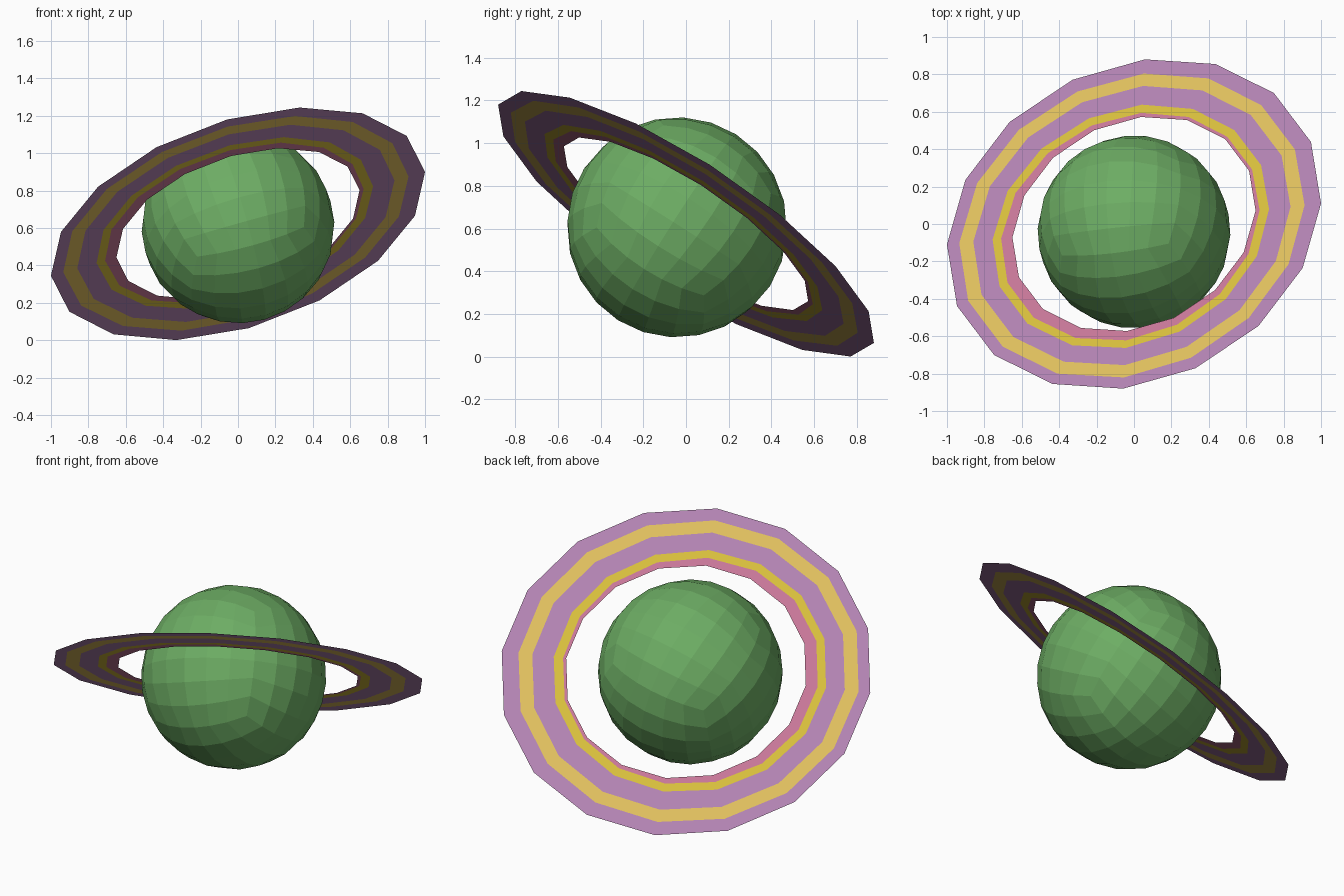
import bpy, bmesh, math
from mathutils import Vector

if "Cube" in bpy.data.objects:
    bpy.data.objects.remove(bpy.data.objects["Cube"])


def material(name, r, g, b):
    def lin(c):
        c /= 255
        return c / 12.92 if c <= 0.04045 else ((c + 0.055) / 1.055) ** 2.4
    m = bpy.data.materials.new(name)
    m.diffuse_color = (lin(r), lin(g), lin(b), 1)
    m.use_nodes = True
    m.node_tree.nodes["Principled BSDF"].inputs["Base Color"].default_value = m.diffuse_color
    return m


def make_object(name, bm, mats):
    me = bpy.data.meshes.new(name)
    bm.to_mesh(me)
    bm.free()
    for m in mats:
        me.materials.append(m)
    ob = bpy.data.objects.new(name, me)
    bpy.context.collection.objects.link(ob)
    return ob


green = material("planet green", 109, 173, 100)
mauve = material("ring mauve", 177, 130, 177)
tan = material("ring tan", 222, 190, 93)
yellow = material("ring yellow", 214, 189, 60)
pink = material("ring pink", 198, 118, 151)

# Ring plane: u points to one corner, w is the plane normal
u = Vector((1.0, 0.11, 0.2775)).normalized()
w = Vector((-0.35, 0.657, 1.0))
w = (w - u * w.dot(u)).normalized()
v = w.cross(u)

# Planet: faceted sphere made from a gridded cube, tilted with the ring
bm = bmesh.new()
bmesh.ops.create_cube(bm, size=2)
bmesh.ops.subdivide_edges(bm, edges=bm.edges[:], cuts=5, use_grid_fill=True)
for vert in bm.verts:
    p = Vector([math.tan(c * math.pi / 4) for c in vert.co]).normalized() * 0.516
    vert.co = Vector((0, -0.042, 0.606)) + u * p.x + v * p.y + w * p.z
bmesh.ops.recalc_face_normals(bm, faces=bm.faces[:])
make_object("planet", bm, [green])

# Ring: thin 16-sided sheet with slightly off-centre coloured bands
SIDES, RADIUS = 16, 1.0437
CENTRE = Vector((0, 0, 0.6225))
shift = Vector((-0.72, -0.69, 0))
shift = (shift - w * shift.dot(w)).normalized()
# (radius fraction, off-centre amount), outside to inside
edges = [(1.0, 0), (0.923, 0.0145), (0.848, 0.0145),
         (0.739, 0.022), (0.691, 0.025), (0.65, 0)]
bands = [0, 1, 0, 2, 3]

bm = bmesh.new()
loops = []
for frac, off in edges:
    loop = []
    for i in range(SIDES):
        a = math.tau * i / SIDES
        d = u * math.cos(a) + v * math.sin(a)
        loop.append(bm.verts.new(CENTRE + d * RADIUS * (frac + off * d.dot(shift))))
    loops.append(loop)
for k, mat in enumerate(bands):
    outer, inner = loops[k], loops[k + 1]
    for i in range(SIDES):
        j = (i + 1) % SIDES
        f = bm.faces.new((outer[i], outer[j], inner[j], inner[i]))
        f.material_index = mat
make_object("ring", bm, [mauve, tan, yellow, pink])
